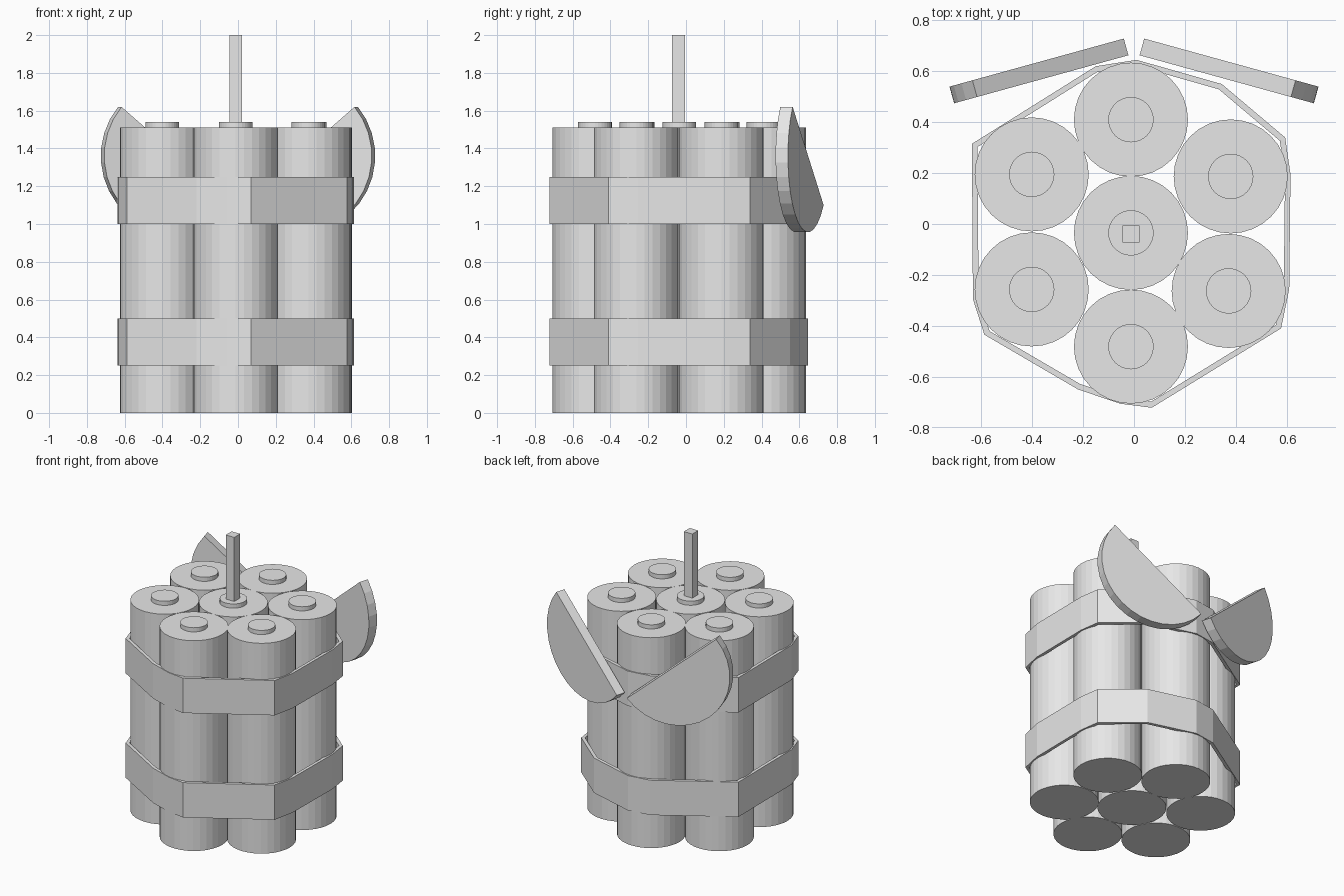
import bpy
import bmesh
import math
from mathutils import Matrix, Vector

cube = bpy.data.objects.get("Cube")
if cube:
    bpy.data.objects.remove(cube, do_unlink=True)

grey = bpy.data.materials.new("plain grey")
grey.use_nodes = True
colour = (0.8, 0.8, 0.8, 1)
grey.diffuse_color = colour
grey.node_tree.nodes["Principled BSDF"].inputs["Base Color"].default_value = colour


def finish(name, bm):
    bmesh.ops.recalc_face_normals(bm, faces=bm.faces)
    mesh = bpy.data.meshes.new(name)
    bm.to_mesh(mesh)
    bm.free()
    mesh.materials.append(grey)
    obj = bpy.data.objects.new(name, mesh)
    bpy.context.collection.objects.link(obj)
    return obj


def extrude_profile(bm, points, offset):
    """Make a solid from a closed outline pushed along offset."""
    face = bm.faces.new([bm.verts.new(p) for p in points])
    new = bmesh.ops.extrude_face_region(bm, geom=[face], use_keep_orig=True)["geom"]
    verts = [v for v in new if isinstance(v, bmesh.types.BMVert)]
    bmesh.ops.translate(bm, verts=verts, vec=offset)


def cylinder(bm, x, y, radius, bottom, top):
    bmesh.ops.create_cone(bm, cap_ends=True, segments=32, radius1=radius, radius2=radius,
                          depth=top - bottom,
                          matrix=Matrix.Translation((x, y, (bottom + top) / 2)))


# Seven sticks in a hexagonal bundle, each with a small round cap
centres = [(-0.012, -0.035), (-0.012, 0.41), (0.38, 0.187), (0.372, -0.263),
           (-0.012, -0.482), (-0.402, -0.257), (-0.402, 0.195)]
for i, (x, y) in enumerate(centres):
    bm = bmesh.new()
    cylinder(bm, x, y, 0.224, 0, 1.51)
    finish(f"stick_{i + 1}", bm)
    bm = bmesh.new()
    cylinder(bm, x, y, 0.089, 1.51, 1.54)
    finish(f"stick_cap_{i + 1}", bm)

# Square fuse on the middle stick
bm = bmesh.new()
bmesh.ops.create_cube(bm, size=1, matrix=Matrix.Translation((-0.012, -0.04, 1.77))
                      @ Matrix.Diagonal((0.067, 0.067, 0.46, 1)))
finish("fuse", bm)

# Two open straps wrapped round the bundle
outline = [(0.01, 0.645), (0.345, 0.55), (0.594, 0.34), (0.615, 0.195), (0.61, -0.255),
           (0.578, -0.41), (0.07, -0.722), (-0.055, -0.706), (-0.22, -0.65),
           (-0.588, -0.435), (-0.633, -0.295), (-0.637, 0.315), (-0.15, 0.62)]
for name, bottom in (("lower_strap", 0.25), ("upper_strap", 1.0)):
    bm = bmesh.new()
    rings = []
    for scale, z in ((1, bottom), (1, bottom + 0.25), (0.965, bottom + 0.25), (0.965, bottom)):
        rings.append([bm.verts.new((x * scale, (y + 0.035) * scale - 0.035, z))
                      for x, y in outline])
    n = len(outline)
    for a, b in zip(rings, rings[1:] + rings[:1]):
        for i in range(n):
            j = (i + 1) % n
            bm.faces.new((a[i], a[j], b[j], b[i]))
    finish(name, bm)

# A pair of tilted half-disc wings at the back
lean = math.radians(15.4)
for name, side in (("left_wing", 1), ("right_wing", -1)):
    along = Vector((side * math.cos(lean), -math.sin(lean), 0))
    thick = Vector((side * math.sin(lean), math.cos(lean), 0)) * 0.068
    start = Vector((side * 0.022, 0.663, 1.1))
    run, rise = 0.617, 0.52
    radius = math.hypot(run, rise) / 2
    tilt = math.atan2(rise, run)
    centre = start + along * run / 2 + Vector((0, 0, rise / 2))
    points = []
    for k in range(17):
        angle = tilt - math.pi * k / 16
        points.append(centre + along * radius * math.cos(angle)
                      + Vector((0, 0, radius * math.sin(angle))))
    bm = bmesh.new()
    extrude_profile(bm, points, thick)
    finish(name, bm)
